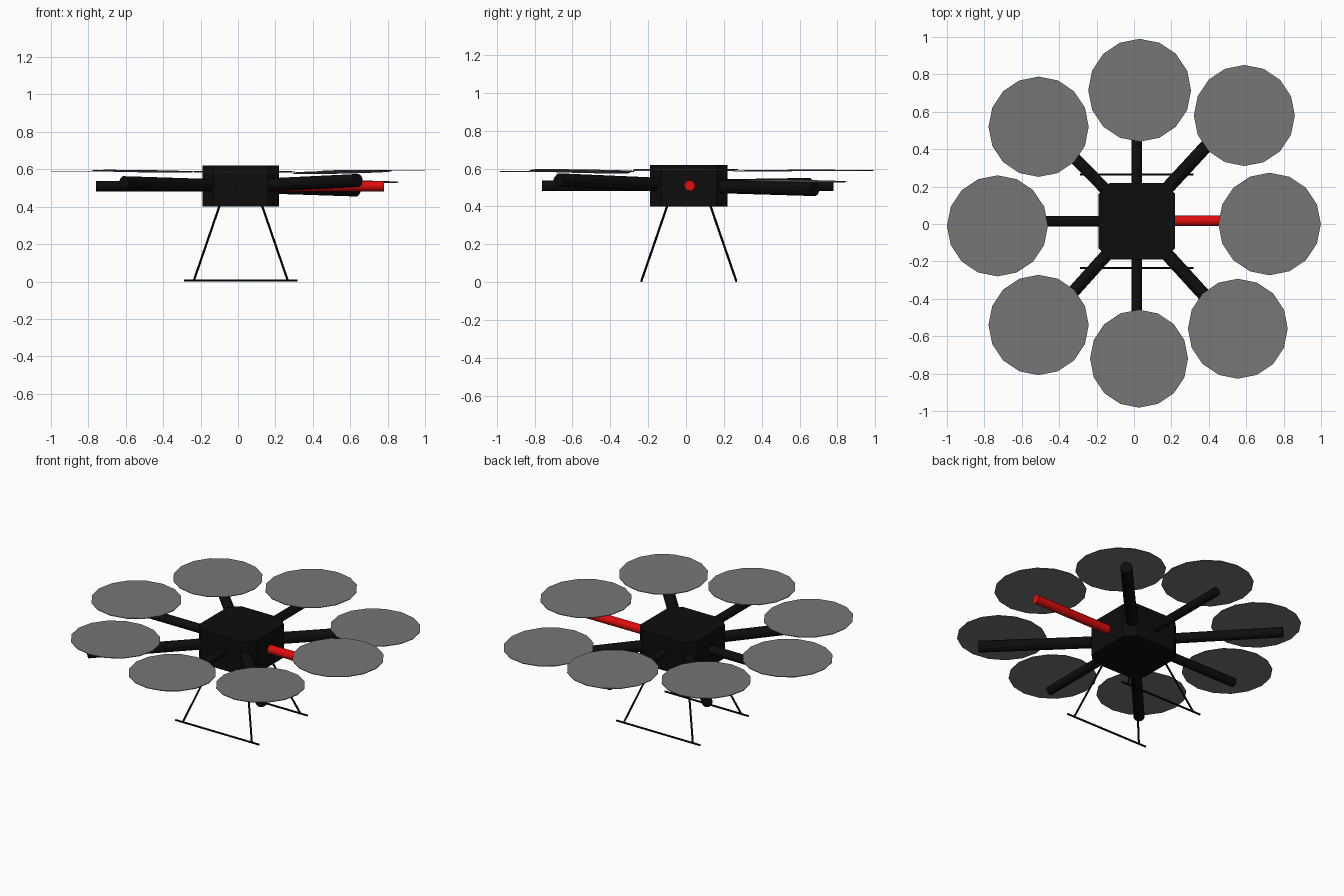
import bpy
import bmesh
from mathutils import Vector

if "Cube" in bpy.data.objects:
    bpy.data.objects.remove(bpy.data.objects["Cube"], do_unlink=True)


def material(name, color):
    mat = bpy.data.materials.new(name)
    mat.use_nodes = True
    mat.diffuse_color = (*color, 1)
    mat.node_tree.nodes["Principled BSDF"].inputs["Base Color"].default_value = (*color, 1)
    return mat


BLACK = material("matte black", (0.004, 0.004, 0.004))
RED = material("signal red", (0.75, 0.004, 0.004))
GREY = material("rotor grey", (0.18, 0.18, 0.18))


def rod(name, start, end, radius, mat, sides=12):
    """Flat-sided cylinder between two points."""
    start, end = Vector(start), Vector(end)
    axis = end - start
    bpy.ops.mesh.primitive_cylinder_add(vertices=sides, radius=radius, depth=axis.length,
                                        location=(start + end) / 2)
    obj = bpy.context.object
    obj.name = name
    obj.rotation_mode = "QUATERNION"
    obj.rotation_quaternion = Vector((0, 0, 1)).rotation_difference(axis)
    obj.data.materials.append(mat)
    return obj


# Body: square block with chamfered upright corners
MID = Vector((0.015, 0.015, 0.51))
bm = bmesh.new()
bmesh.ops.create_cube(bm, size=1)
bmesh.ops.scale(bm, vec=(0.41, 0.41, 0.22), verts=bm.verts)
upright = [e for e in bm.edges if abs(e.verts[0].co.z - e.verts[1].co.z) > 0.1]
bmesh.ops.bevel(bm, geom=upright, offset=0.06, segments=1, affect="EDGES")
mesh = bpy.data.meshes.new("body")
bm.to_mesh(mesh)
bm.free()
mesh.materials.append(BLACK)
body = bpy.data.objects.new("body", mesh)
body.location = MID
bpy.context.collection.objects.link(body)

# Arms and rotors: name, arm tip, arm radius, rotor centre, rotor radius
ARMS = [
    ("left", (0.78, 0.02, 0.51), 0.028, (0.725, 0, 0.595), 0.274),
    ("back_left", (0.63, 0.68, 0.49), 0.036, (0.59, 0.58, 0.535), 0.27),
    ("back", (0.015, 0.78, 0.51), 0.028, (0.03, 0.715, 0.59), 0.275),
    ("back_right", (-0.61, 0.65, 0.52), 0.032, (-0.51, 0.52, 0.59), 0.268),
    ("right", (-0.76, 0.015, 0.51), 0.028, (-0.73, -0.01, 0.59), 0.27),
    ("front_right", (-0.61, -0.68, 0.53), 0.034, (-0.51, -0.54, 0.59), 0.268),
    ("front", (0.015, -0.76, 0.51), 0.028, (0.027, -0.72, 0.585), 0.262),
    ("front_left", (0.64, -0.67, 0.54), 0.036, (0.555, -0.56, 0.585), 0.267),
]
for name, tip, radius, hub, reach in ARMS:
    tip, hub = Vector(tip), Vector(hub)
    rod(name + "_arm", MID.lerp(tip, 0.2), tip, radius, RED if name == "left" else BLACK)
    # Each disc lies parallel to its arm
    along = (tip - MID).normalized()
    side = Vector((0, 0, 1)).cross(along)
    normal = along.cross(side).normalized() * 0.002
    rod(name + "_rotor", hub - normal, hub + normal, reach, GREY, 16)

# Landing gear: four splayed legs on two skids
for sy, depth in ((-1, "front"), (1, "back")):
    y = MID.y + sy * 0.25
    rod(depth + "_skid", (MID.x - 0.303, y, 0.006), (MID.x + 0.303, y, 0.006), 0.006, BLACK, 8)
    for sx, flank in ((-1, "right"), (1, "left")):
        top = (MID.x + sx * 0.112, MID.y + sy * 0.112, 0.41)
        rod(f"{depth}_{flank}_leg", top, (MID.x + sx * 0.25, y, 0.008), 0.006, BLACK, 8)
